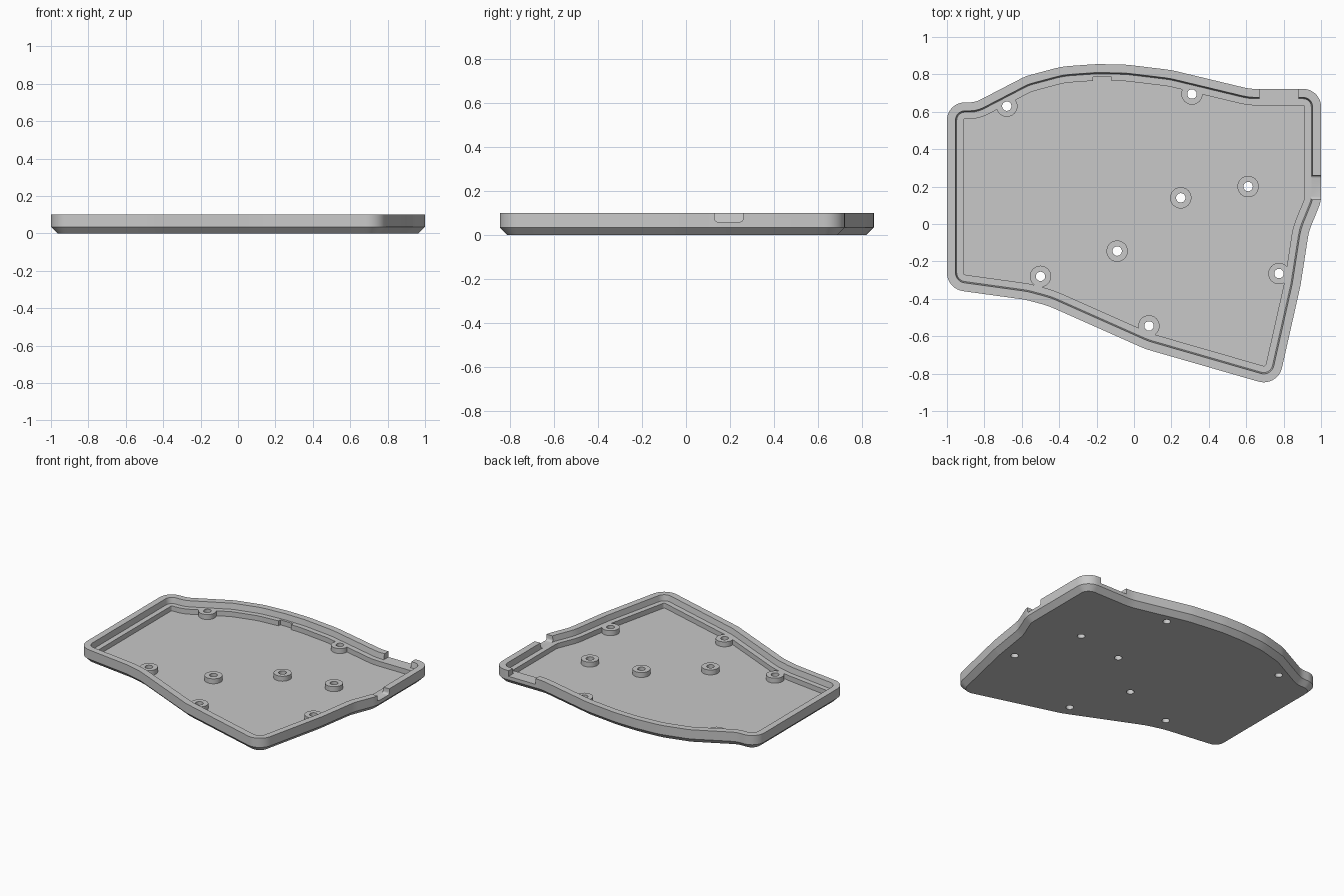
import bpy, bmesh, math
from mathutils import Vector, Matrix

cube = bpy.data.objects.get("Cube")
if cube:
    bpy.data.objects.remove(cube, do_unlink=True)

grey = bpy.data.materials.new("grey plastic")
grey.use_nodes = True
colour = (0.58, 0.58, 0.58, 1)
grey.diffuse_color = colour
grey.node_tree.nodes["Principled BSDF"].inputs["Base Color"].default_value = colour

TOP, LEDGE, FLOOR, CHAMFER = 0.1, 0.06, 0.025, 0.035

# Outline corners: x, y, fillet radius
CORNERS = [
    (-1, 0.65, 0.095), (-0.85, 0.65, 0.12), (-0.58, 0.79, 0.2), (-0.385, 0.842, 0.4),
    (-0.2, 0.855, 0.5), (-0.04, 0.852, 0.5), (0.2, 0.823, 0.5), (0.62, 0.722, 0.25),
    (1, 0.722, 0.095), (1, 0.12, 0.15), (0.935, -0.04, 0.25), (0.89, -0.33, 0.3),
    (0.768, -0.872, 0.1), (0.06, -0.668, 0.3), (-0.46, -0.437, 0.4), (-0.58, -0.405, 0.3),
    (-1, -0.347, 0.1),
]
POSTS = [(-0.68, 0.63), (0.31, 0.695), (0.25, 0.14), (0.61, 0.2),
         (-0.09, -0.145), (-0.5, -0.28), (0.775, -0.265), (0.08, -0.545)]


def rounded(corners):
    """Fillet every corner and return the loop counter-clockwise."""
    loop = []
    for i, (x, y, r) in enumerate(corners):
        p = Vector((x, y))
        a = (Vector(corners[i - 1][:2]) - p).normalized()
        b = (Vector(corners[(i + 1) % len(corners)][:2]) - p).normalized()
        half = math.acos(a.dot(b)) / 2
        cut = r / math.tan(half)
        centre = p + (a + b).normalized() * (r / math.sin(half))
        start, end = p + a * cut - centre, p + b * cut - centre
        turn = math.pi - 2 * half
        if start.x * end.y < start.y * end.x:
            turn = -turn
        steps = max(2, math.ceil(abs(turn) / 0.16))
        for k in range(steps + 1):
            t = turn * k / steps
            c, s = math.cos(t), math.sin(t)
            loop.append(centre + Vector((c * start.x - s * start.y, s * start.x + c * start.y)))
    return loop[::-1]


def inset(loop, d):
    """Move a counter-clockwise loop inwards by d."""
    out = []
    for i, p in enumerate(loop):
        e = (p - loop[i - 1]).normalized()
        f = (loop[(i + 1) % len(loop)] - p).normalized()
        n, m = Vector((-e.y, e.x)), Vector((-f.y, f.x))
        out.append(p + (n + m) * d / (1 + n.dot(m)))
    return out


def make(name, bm):
    bmesh.ops.recalc_face_normals(bm, faces=bm.faces[:])
    mesh = bpy.data.meshes.new(name)
    bm.to_mesh(mesh)
    bm.free()
    mesh.materials.append(grey)
    ob = bpy.data.objects.new(name, mesh)
    bpy.context.collection.objects.link(ob)
    return ob


def cylinders(name, radius, z0, z1):
    bm = bmesh.new()
    for x, y in POSTS:
        bmesh.ops.create_cone(bm, cap_ends=True, segments=32, radius1=radius, radius2=radius,
                              depth=z1 - z0, matrix=Matrix.Translation((x, y, (z0 + z1) / 2)))
    return make(name, bm)


def box(name, lo, hi, axis=None):
    """Box between two corners; bottom edges along the axis are rounded."""
    lo, hi = Vector(lo), Vector(hi)
    bm = bmesh.new()
    bmesh.ops.create_cube(bm, size=1, matrix=Matrix.Translation((lo + hi) / 2)
                          @ Matrix.Diagonal((*(hi - lo), 1)))
    if axis is not None:
        edges = [e for e in bm.edges if all(v.co.z < hi.z - 0.01 for v in e.verts)
                 and abs(e.verts[0].co[axis] - e.verts[1].co[axis]) > 0.01]
        bmesh.ops.bevel(bm, geom=edges, offset=0.015, segments=4, profile=0.5, affect='EDGES')
    return make(name, bm)


def combine(target, tool, operation):
    mod = target.modifiers.new(tool.name, 'BOOLEAN')
    mod.object, mod.operation, mod.solver = tool, operation, 'EXACT'
    bpy.context.view_layer.objects.active = target
    bpy.ops.object.modifier_apply(modifier=mod.name)
    bpy.data.objects.remove(tool, do_unlink=True)


# Tray: chamfered base, wall, rim, inner ledge and floor as one lofted section
outline = rounded(CORNERS)
section = [(CHAMFER, 0), (0, CHAMFER), (0, TOP), (0.045, TOP),
           (0.052, LEDGE), (0.088, LEDGE), (0.088, FLOOR)]
bm = bmesh.new()
rings = [[bm.verts.new((p.x, p.y, z)) for p in inset(outline, d)] for d, z in section]
for low, high in zip(rings, rings[1:]):
    for i in range(len(low)):
        bm.faces.new((low[i - 1], low[i], high[i], high[i - 1]))
bm.faces.new(rings[0])
bm.faces.new(rings[-1])
tray = make("case_tray", bm)

# Screw posts, screw holes, and wall and ledge cut-outs
combine(tray, cylinders("screw_posts", 0.057, 0.012, LEDGE), 'UNION')
combine(tray, cylinders("screw_holes", 0.025, -0.05, 0.15), 'DIFFERENCE')
combine(tray, box("side_port", (0.93, 0.13, LEDGE), (1.05, 0.26, 0.15), 0), 'DIFFERENCE')
combine(tray, box("back_port", (0.67, 0.65, LEDGE), (0.88, 0.8, 0.15)), 'DIFFERENCE')
combine(tray, box("ledge_notch", (-0.22, 0.72, FLOOR), (-0.12, 0.786, LEDGE + 0.01)), 'DIFFERENCE')

bpy.ops.object.select_all(action='DESELECT')
tray.select_set(True)
bpy.context.view_layer.objects.active = tray
bpy.ops.object.shade_smooth_by_angle(angle=math.radians(30))
